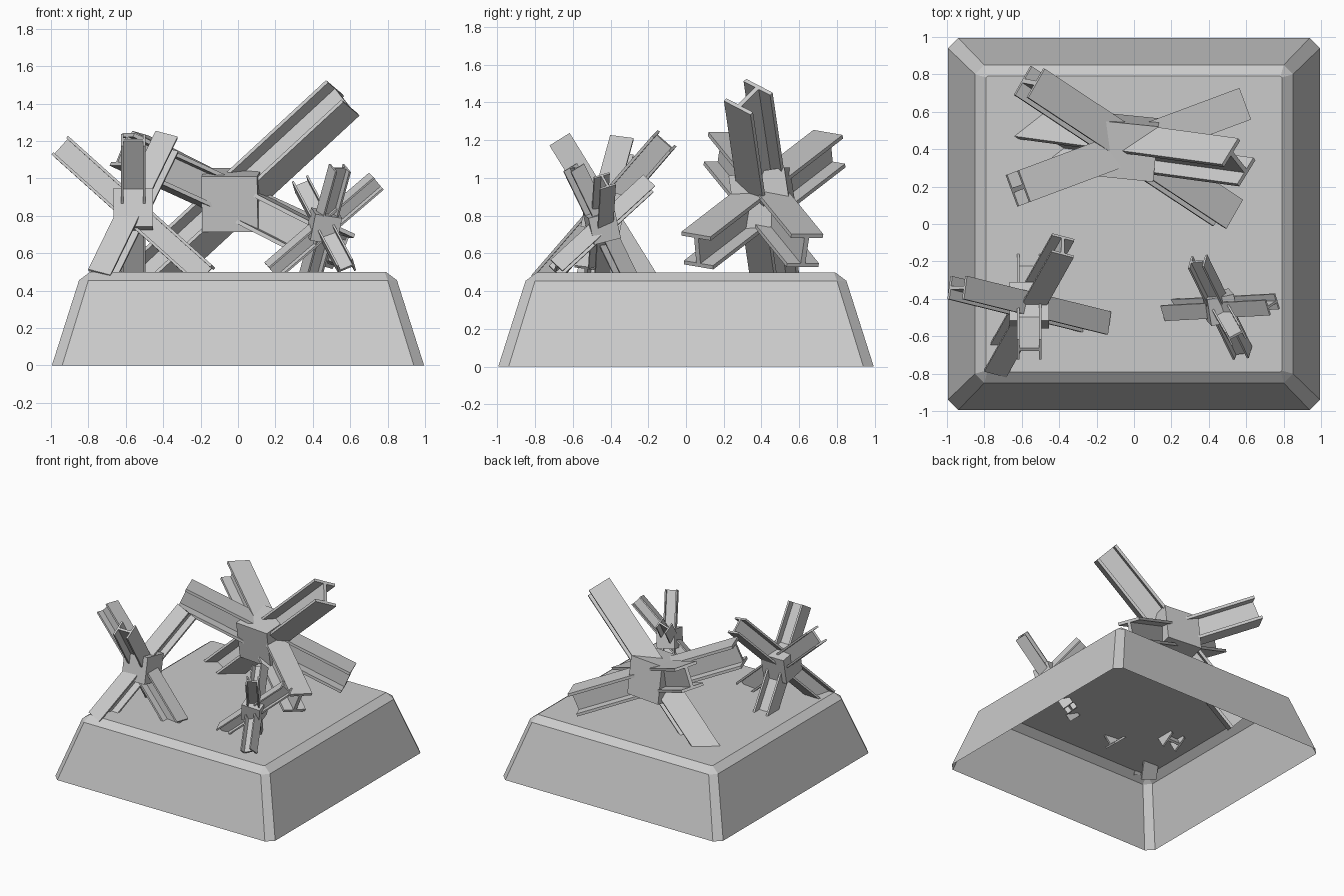
import bpy, bmesh
from mathutils import Vector, Matrix, Euler

if "Cube" in bpy.data.objects:
    bpy.data.objects.remove(bpy.data.objects["Cube"])


def make_object(name, bm):
    bmesh.ops.recalc_face_normals(bm, faces=bm.faces[:])
    mesh = bpy.data.meshes.new(name)
    bm.to_mesh(mesh)
    bm.free()
    ob = bpy.data.objects.new(name, mesh)
    bpy.context.collection.objects.link(ob)
    return ob


# Hollow plinth: sloped sides, cut corners, bevelled rim, open underneath
def plinth():
    bm = bmesh.new()
    rings = []
    for half, cut, z in ((0.995, 0.055, 0), (0.85, 0.05, 0.455), (0.79, 0.006, 0.5)):
        ring = []
        for sx, sy in ((1, 1), (-1, 1), (-1, -1), (1, -1)):
            a = (sx * half, sy * (half - cut), z)
            b = (sx * (half - cut), sy * half, z)
            ring += [a, b] if sx * sy > 0 else [b, a]
        rings.append([bm.verts.new(p) for p in ring])
    for lo, hi in zip(rings, rings[1:]):
        for i in range(8):
            j = (i + 1) % 8
            bm.faces.new((lo[i], lo[j], hi[j], hi[i]))
    bm.faces.new(rings[-1])
    return make_object("plinth", bm)


# I-beam through a centre point; half is the vector from centre to one end,
# up is roughly the direction its flanges face
def i_beam(name, centre, half, up, size):
    w, d = 0.09 * size, 0.095 * size
    t, k = 0.022 * size, 0.013 * size
    right = [(w, -d), (w, t - d), (k, t - d), (k, d - t), (w, d - t), (w, d)]
    profile = right + [(-x, y) for x, y in reversed(right)]
    c, half = Vector(centre), Vector(half)
    along = half.normalized()
    up = Vector(up)
    up = (up - along * up.dot(along)).normalized()
    side = up.cross(along)
    bm = bmesh.new()
    ends = [[bm.verts.new(c + s * half + side * x + up * y) for x, y in profile]
            for s in (-1, 1)]
    n = len(profile)
    for i in range(n):
        j = (i + 1) % n
        bm.faces.new((ends[0][i], ends[0][j], ends[1][j], ends[1][i]))
    for e in ends:
        bm.faces.new(e)
    return make_object(name, bm)


# Barrier: cube hub with three crossing I-beams
def barrier(name, centre, size, hub_rot, beams):
    bm = bmesh.new()
    m = Matrix.Translation(centre) @ Euler(hub_rot).to_matrix().to_4x4()
    bmesh.ops.create_cube(bm, size=0.30 * size, matrix=m)
    make_object(name + "_hub", bm)
    for i, (half, up) in enumerate(beams):
        i_beam(f"{name}_beam_{i + 1}", centre, half, up, size)


plinth()

barrier("left_barrier", (-0.56, -0.435, 0.825), 0.7, (-0.2, 0, 0), [
    ((-0.385, 0.095, 0.345), (0.69, 0, 0.72)),
    ((0, -0.235, 0.38), (1, 0, 0)),
    ((0.18, 0.32, 0.37), (0, -0.7, 0.7)),
])
barrier("right_barrier", (0.46, -0.445, 0.745), 0.49, (0.25, 0.15, 0.2), [
    ((0.28, 0.015, 0.24), (0, -0.3, 1)),
    ((0.085, -0.15, 0.31), (1, 0.5, 0)),
    ((-0.12, 0.245, 0.225), (1, 0, 0.3)),
])
barrier("rear_barrier", (-0.03, 0.41, 0.885), 1.0, (0.15, 0, -0.1), [
    ((0.59, -0.08, 0.545), (-0.47, 0.6, 0.6)),
    ((-0.53, 0.35, 0.27), (0.3, 0, 1)),
    ((-0.59, -0.22, 0.27), (0, 0, 1)),
])
